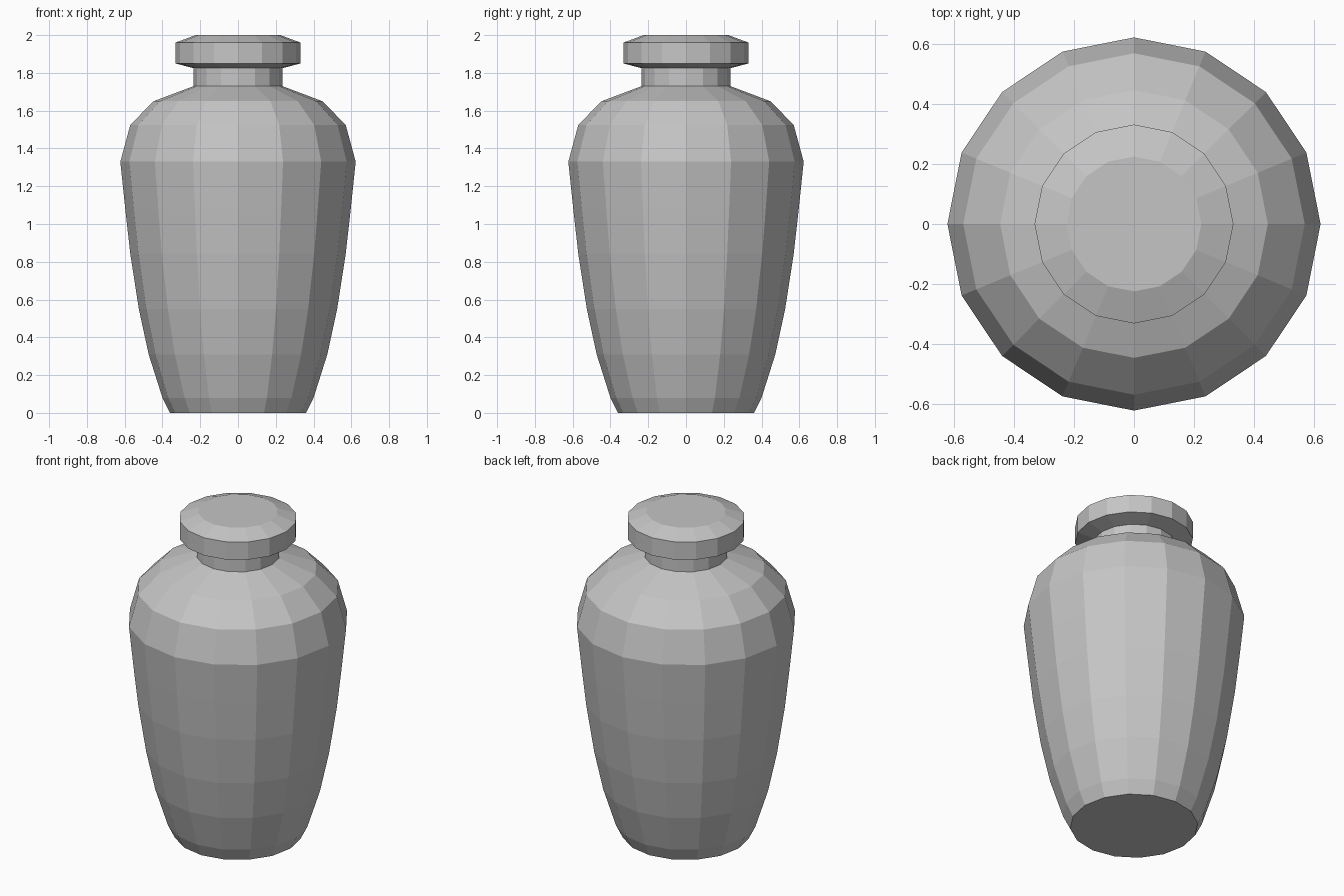
import bpy
import bmesh
from math import cos, sin, tau

cube = bpy.data.objects.get("Cube")
if cube:
    bpy.data.objects.remove(cube, do_unlink=True)

SIDES = 16

# Plain grey finish
grey = bpy.data.materials.new("plain_grey")
grey.use_nodes = True
colour = (0.56, 0.56, 0.56, 1)
grey.diffuse_color = colour
grey.node_tree.nodes["Principled BSDF"].inputs["Base Color"].default_value = colour


def lathe(name, profile):
    """Turn a (radius, height) profile, listed bottom to top, into a closed solid."""
    bm = bmesh.new()
    rings = [[bm.verts.new((r * cos(tau * i / SIDES), r * sin(tau * i / SIDES), z))
              for i in range(SIDES)] for r, z in profile]
    for low, high in zip(rings, rings[1:]):
        for i in range(SIDES):
            j = (i + 1) % SIDES
            bm.faces.new((low[i], low[j], high[j], high[i]))
    bm.faces.new(rings[0][::-1])
    bm.faces.new(rings[-1])
    mesh = bpy.data.meshes.new(name)
    bm.to_mesh(mesh)
    bm.free()
    mesh.materials.append(grey)
    obj = bpy.data.objects.new(name, mesh)
    bpy.context.collection.objects.link(obj)
    return obj


# Tapered body with rounded shoulder and straight neck
lathe("jar_body", [(0.36, 0), (0.40, 0.08), (0.473, 0.31), (0.525, 0.55),
                   (0.57, 0.84), (0.597, 1.08), (0.623, 1.33), (0.57, 1.525),
                   (0.447, 1.65), (0.235, 1.73), (0.235, 1.825)])

# Wide lid with chamfered top and underside
lathe("jar_lid", [(0.235, 1.825), (0.332, 1.85), (0.332, 1.96), (0.225, 2.0)])
